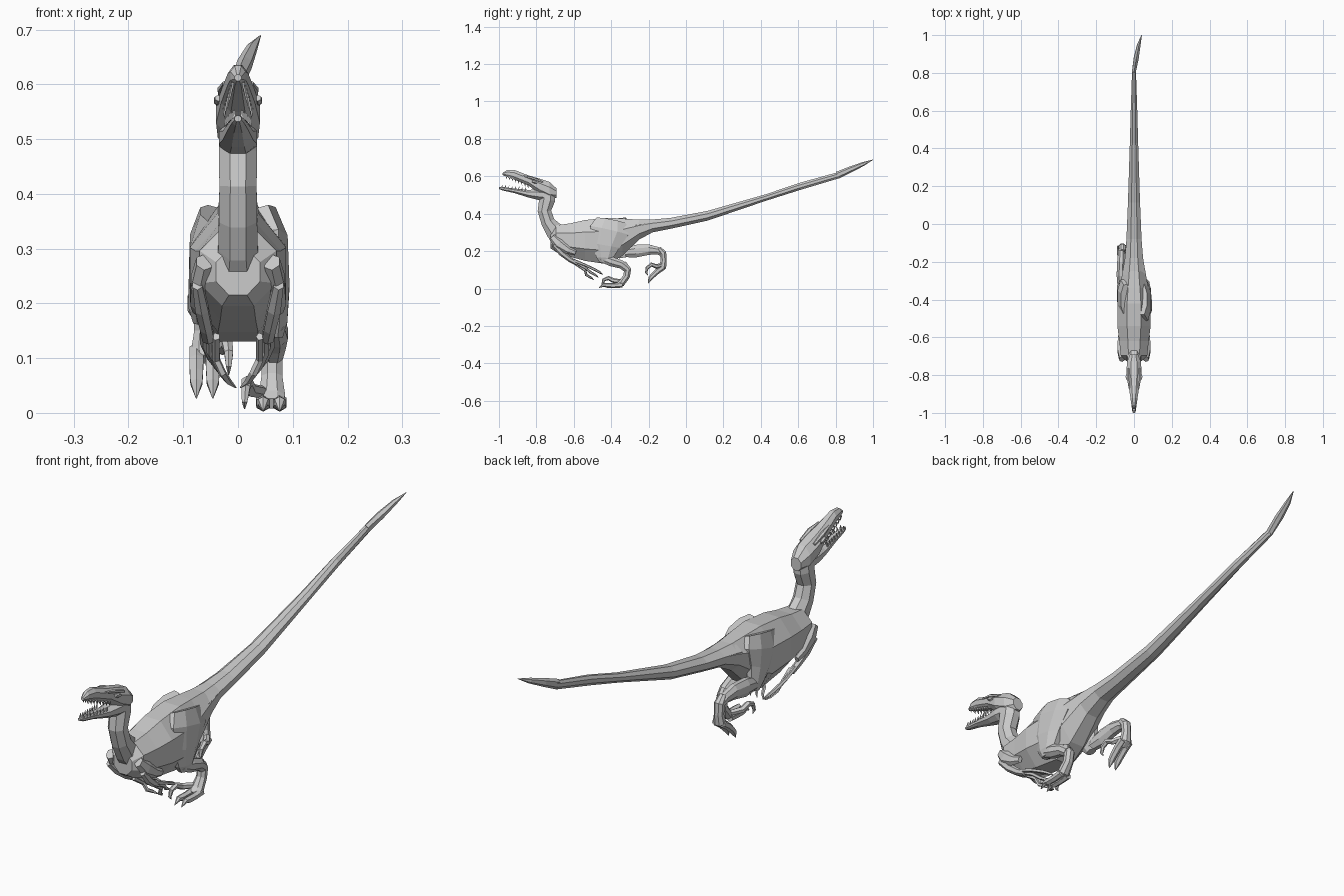
import bpy, bmesh, math
from mathutils import Vector


def loft(name, stations, n=8, axis=None):
    """Flat-faced skin over elliptical rings: (x, y, z, half width, half depth)."""
    bm = bmesh.new()
    pts = [Vector(s[:3]) for s in stations]
    rings = []
    for i, s in enumerate(stations):
        t = pts[min(i + 1, len(pts) - 1)] - pts[max(i - 1, 0)]
        t = Vector(axis) if axis else t.normalized()
        side = (Vector((1, 0, 0)) - t * t.x).normalized()
        up = t.cross(side)
        ring = []
        for k in range(n):
            a = 2 * math.pi * (k + 0.5) / n
            f = 1 / math.cos(math.pi / n)
            ring.append(bm.verts.new(pts[i] + side * (s[3] * f * math.cos(a)) + up * (s[4] * f * math.sin(a))))
        rings.append(ring)
    for a, b in zip(rings, rings[1:]):
        for k in range(n):
            bm.faces.new((a[k], a[(k + 1) % n], b[(k + 1) % n], b[k]))
    bm.faces.new(rings[0][::-1])
    bm.faces.new(rings[-1])
    bmesh.ops.recalc_face_normals(bm, faces=bm.faces)
    me = bpy.data.meshes.new(name)
    bm.to_mesh(me)
    bm.free()
    ob = bpy.data.objects.new(name, me)
    bpy.context.collection.objects.link(ob)
    return ob


def profile(name, rows, n=8):
    """Loft along y from rows of (y, top, bottom, half width)."""
    return loft(name, [(0, y, (t + b) / 2, w, (t - b) / 2) for y, t, b, w in rows], n, (0, 1, 0))


# Torso running into the tail
profile("torso", [
    (-0.725, 0.300, 0.215, 0.040), (-0.695, 0.338, 0.195, 0.070),
    (-0.62, 0.348, 0.170, 0.078), (-0.54, 0.366, 0.148, 0.088),
    (-0.42, 0.378, 0.130, 0.088), (-0.34, 0.374, 0.175, 0.076),
    (-0.25, 0.368, 0.262, 0.060), (-0.18, 0.369, 0.300, 0.048)], 8)
profile("tail", [
    (-0.27, 0.367, 0.27, 0.060), (-0.18, 0.369, 0.300, 0.048),
    (-0.08, 0.378, 0.320, 0.040), (0.115, 0.415, 0.363, 0.032),
    (0.43, 0.505, 0.470, 0.022), (0.61, 0.566, 0.527, 0.017),
    (0.82, 0.624, 0.590, 0.010)], 8)
loft("tail_tip", [(0, 0.81, 0.606, 0.010, 0.017), (0.012, 0.88, 0.637, 0.013, 0.014),
                  (0.026, 0.95, 0.667, 0.009, 0.009), (0.041, 1.0, 0.689, 0.001, 0.001)], 6)

# Neck
loft("neck", [(0, -0.665, 0.27, 0.045, 0.055), (0, -0.705, 0.31, 0.036, 0.048),
              (0, -0.738, 0.355, 0.035, 0.037), (0, -0.757, 0.415, 0.034, 0.036),
              (0, -0.742, 0.475, 0.035, 0.043), (0, -0.738, 0.53, 0.033, 0.040)], 8)

# Head: skull with upper jaw, and the open lower jaw
profile("skull", [
    (-0.692, 0.535, 0.485, 0.022), (-0.73, 0.570, 0.475, 0.037),
    (-0.785, 0.588, 0.505, 0.040), (-0.84, 0.604, 0.550, 0.031),
    (-0.92, 0.635, 0.583, 0.019), (-0.957, 0.634, 0.597, 0.014),
    (-0.98, 0.618, 0.606, 0.006)])
profile("lower_jaw", [
    (-0.73, 0.530, 0.465, 0.034), (-0.79, 0.532, 0.474, 0.035),
    (-0.84, 0.527, 0.486, 0.028), (-0.92, 0.535, 0.511, 0.018),
    (-0.98, 0.543, 0.524, 0.011), (-1.0, 0.543, 0.532, 0.006)])

for s, tag in ((-1, "left"), (1, "right")):
    # Brow ridges and eyes
    loft(f"{tag}_brow", [(s * 0.024, -0.87, 0.602, 0.004, 0.004), (s * 0.029, -0.82, 0.590, 0.008, 0.007),
                         (s * 0.030, -0.765, 0.569, 0.005, 0.005)], 6)
    loft(f"{tag}_eye", [(s * 0.036, -0.823, 0.575, 0.006, 0.005), (s * 0.037, -0.81, 0.571, 0.007, 0.008),
                        (s * 0.038, -0.795, 0.567, 0.005, 0.005)], 6)
    # Teeth
    for i in range(8):
        f = i / 7
        y = -0.962 + 0.115 * f
        x = s * (0.010 + 0.015 * f)
        z = 0.604 - 0.048 * f
        loft(f"{tag}_upper_tooth", [(x, y, z, 0.003, 0.004), (x, y + 0.004, z - 0.018, 0.0004, 0.0004)], 4)
        y = -0.985 + 0.125 * f
        x = s * (0.007 + 0.015 * f)
        z = 0.538 - 0.014 * f
        loft(f"{tag}_lower_tooth", [(x, y, z, 0.003, 0.004), (x, y + 0.004, z + 0.017, 0.0004, 0.0004)], 4)
    # Arms: upper arm, forearm, and three clawed fingers
    loft(f"{tag}_upper_arm", [(s * 0.062, -0.715, 0.275, 0.014, 0.018), (s * 0.072, -0.68, 0.238, 0.014, 0.026),
                              (s * 0.075, -0.63, 0.205, 0.012, 0.018), (s * 0.075, -0.59, 0.19, 0.008, 0.012)], 6)
    loft(f"{tag}_forearm", [(s * 0.074, -0.705, 0.235, 0.009, 0.014), (s * 0.066, -0.665, 0.19, 0.012, 0.014),
                            (s * 0.058, -0.62, 0.155, 0.011, 0.012), (s * 0.054, -0.585, 0.135, 0.011, 0.010)], 6)
    for j in range(3):
        x, dz = 0.062 - 0.011 * j, 0.014 * (1 - j)
        tip = 0.024 * j
        loft(f"{tag}_finger", [(s * x, -0.60, 0.145 + dz * 0.4, 0.006, 0.007),
                               (s * x, -0.54, 0.112 + dz, 0.006, 0.006),
                               (s * (x - 0.012), -0.485 - tip, 0.086 + dz, 0.006, 0.006),
                               (s * (x - 0.022), -0.46 - tip, 0.072 + dz, 0.005, 0.005),
                               (s * (x - 0.036), -0.445 - tip, 0.060 + dz, 0.001, 0.001)], 5)


def leg(tag, s, thigh, shin, foot, toe, claw):
    """Leg from (y, z) centre lines; widths are listed with each point."""
    loft(f"{tag}_thigh", [(s * x, y, z, w, d) for x, y, z, w, d in thigh], 8)
    loft(f"{tag}_shin", [(s * x, y, z, w, d) for x, y, z, w, d in shin], 8)
    loft(f"{tag}_foot", [(s * 0.062, y, z, w, d) for y, z, w, d in foot], 8)
    for x in (0.046, 0.076):
        loft(f"{tag}_toe", [(s * x, y, z, r, r) for y, z, r in toe], 6)
    loft(f"{tag}_sickle_claw", [(s * x, y, z, r, r) for x, y, z, r in claw], 6)


# Right leg planted forward
leg("right", 1,
    [(0.045, -0.40, 0.362, 0.025, 0.08), (0.062, -0.41, 0.31, 0.029, 0.105),
     (0.066, -0.43, 0.23, 0.028, 0.075), (0.066, -0.435, 0.165, 0.024, 0.045),
     (0.066, -0.435, 0.138, 0.016, 0.025)],
    [(0.066, -0.455, 0.165, 0.018, 0.022), (0.067, -0.40, 0.145, 0.024, 0.026),
     (0.066, -0.345, 0.128, 0.022, 0.022), (0.064, -0.315, 0.105, 0.018, 0.020)],
    [(-0.335, 0.135, 0.016, 0.016), (-0.312, 0.10, 0.019, 0.020),
     (-0.318, 0.065, 0.019, 0.018), (-0.345, 0.028, 0.024, 0.018),
     (-0.37, 0.017, 0.021, 0.010)],
    [(-0.34, 0.020, 0.013), (-0.385, 0.016, 0.012), (-0.42, 0.017, 0.012),
     (-0.44, 0.020, 0.009), (-0.465, 0.004, 0.001)],
    [(0.045, -0.345, 0.038, 0.010), (0.022, -0.385, 0.042, 0.011), (0.016, -0.415, 0.056, 0.010),
     (0.014, -0.44, 0.046, 0.008), (0.012, -0.447, 0.020, 0.005), (0.012, -0.437, 0.008, 0.001)])

# Left leg stretched back and lifted
leg("left", -1,
    [(0.045, -0.40, 0.362, 0.025, 0.08), (0.060, -0.39, 0.31, 0.028, 0.10),
     (0.064, -0.365, 0.245, 0.026, 0.065), (0.068, -0.34, 0.195, 0.022, 0.04),
     (0.068, -0.335, 0.165, 0.014, 0.022)],
    [(0.068, -0.35, 0.19, 0.018, 0.022), (0.070, -0.27, 0.20, 0.022, 0.034),
     (0.068, -0.20, 0.208, 0.021, 0.028), (0.066, -0.15, 0.202, 0.018, 0.020),
     (0.064, -0.12, 0.185, 0.014, 0.016)],
    [(-0.145, 0.215, 0.014, 0.012), (-0.123, 0.19, 0.019, 0.018),
     (-0.119, 0.15, 0.018, 0.016), (-0.125, 0.115, 0.023, 0.020),
     (-0.14, 0.098, 0.019, 0.012)],
    [(-0.12, 0.115, 0.013), (-0.15, 0.095, 0.013), (-0.175, 0.072, 0.012),
     (-0.19, 0.055, 0.011), (-0.203, 0.027, 0.001)],
    [(0.045, -0.13, 0.125, 0.010), (0.028, -0.16, 0.118, 0.011), (0.020, -0.185, 0.128, 0.010),
     (0.017, -0.208, 0.110, 0.008), (0.017, -0.213, 0.085, 0.005), (0.017, -0.203, 0.070, 0.001)])
